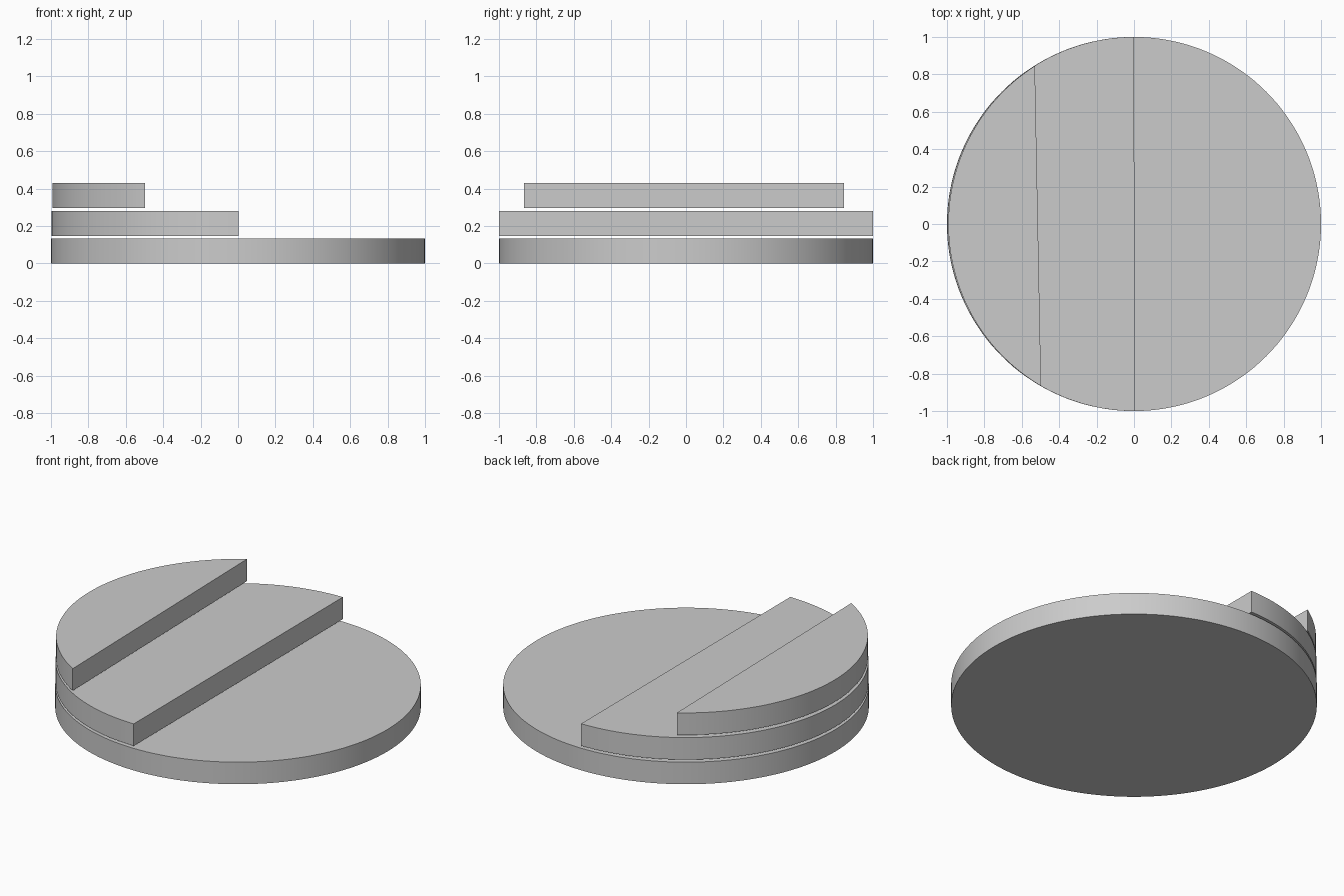
import bpy, bmesh, math
from mathutils import Vector

if "Cube" in bpy.data.objects:
    bpy.data.objects.remove(bpy.data.objects["Cube"])

THICK, STEP = 0.133, 0.148


def slab(name, outline, level):
    """Extrude a flat outline into a smooth-rimmed slab at the given layer."""
    bm = bmesh.new()
    z = level * STEP
    face = bm.faces.new([bm.verts.new((x, y, z)) for x, y in outline])
    ext = bmesh.ops.extrude_face_region(bm, geom=[face])
    top = [v for v in ext["geom"] if isinstance(v, bmesh.types.BMVert)]
    bmesh.ops.translate(bm, verts=top, vec=(0, 0, THICK))
    bmesh.ops.recalc_face_normals(bm, faces=bm.faces)
    mesh = bpy.data.meshes.new(name)
    bm.to_mesh(mesh)
    bm.free()
    obj = bpy.data.objects.new(name, mesh)
    bpy.context.collection.objects.link(obj)
    bpy.ops.object.select_all(action='DESELECT')
    obj.select_set(True)
    bpy.context.view_layer.objects.active = obj
    bpy.ops.object.shade_smooth_by_angle(angle=math.radians(30))
    return obj


def arc_segment(start, end, bulge, steps=72):
    """Circular arc from start to end, rising by bulge to the left of the chord."""
    a, b = Vector(start), Vector(end)
    half = (b - a).length / 2
    radius = (half ** 2 + bulge ** 2) / (2 * bulge)
    along = (b - a).normalized()
    out = Vector((along.y, -along.x))
    centre = (a + b) / 2 + out * (bulge - radius)
    spread = math.atan2(half, radius - bulge)
    points = []
    for i in range(steps + 1):
        t = spread * (2 * i / steps - 1)
        points.append(centre + radius * (out * math.cos(t) + along * math.sin(t)))
    return [(p.x, p.y) for p in points]


# Full round base
slab("base_disc", [(math.cos(math.tau * i / 144), math.sin(math.tau * i / 144))
                   for i in range(144)], 0)

# Half disc floating just above the base
slab("half_disc", arc_segment((0.0, 1.0), (0.004, -1.0), 1.0), 1)

# Narrow top segment, slightly skewed
slab("top_segment", arc_segment((-0.53, 0.845), (-0.497, -0.866), 0.479), 2)
